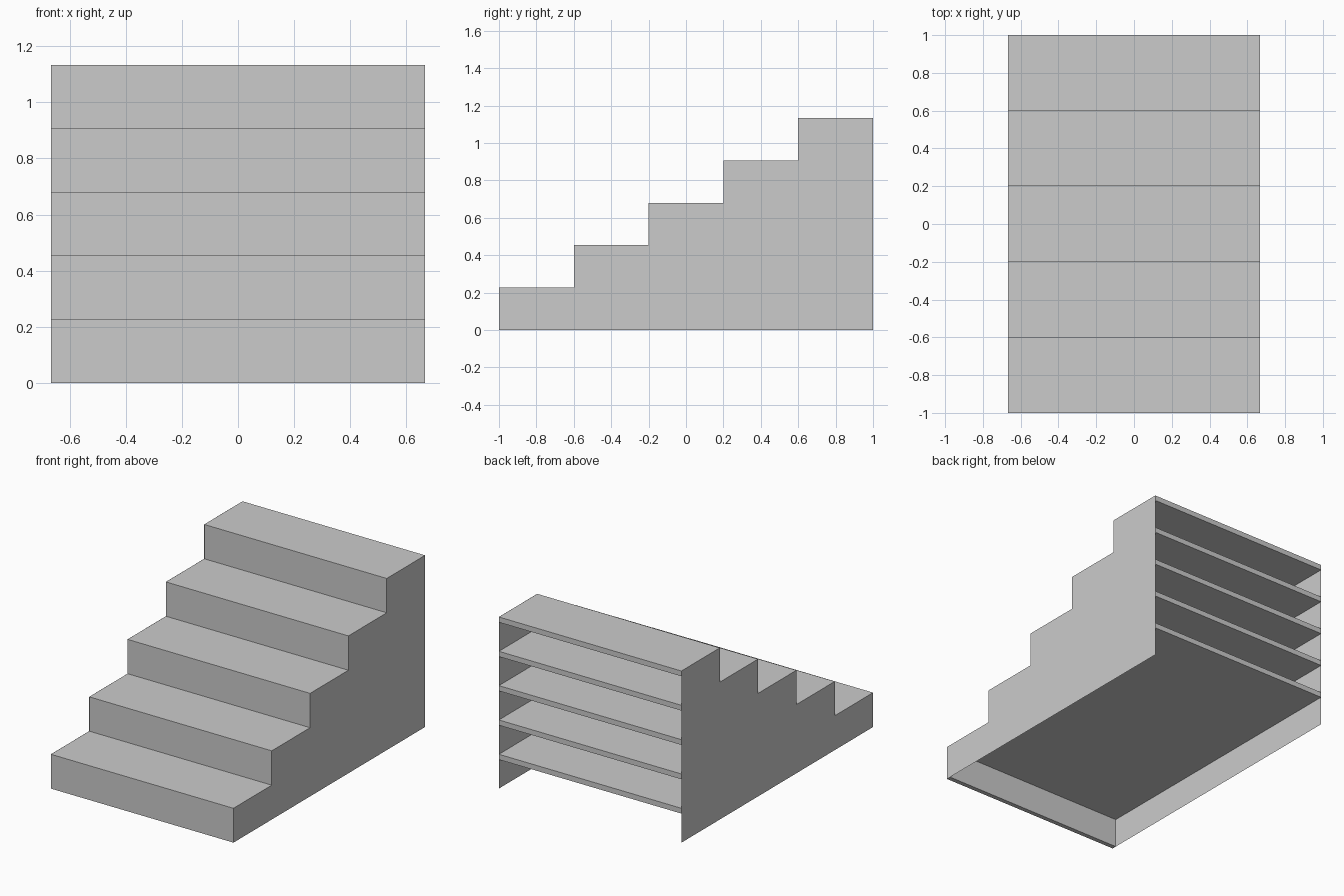
import bpy, bmesh

if "Cube" in bpy.data.objects:
    bpy.data.objects.remove(bpy.data.objects["Cube"])

STEPS = 5
HALF_W = 0.6667      # half of stair width
RISE = 0.2267        # height of one step
RUN = 0.4            # depth of one step
TREAD_T = 0.035      # tread slab thickness
RISER_T = 0.03       # riser board thickness


def make_object(name, bm):
    mesh = bpy.data.meshes.new(name)
    bm.to_mesh(mesh)
    bm.free()
    obj = bpy.data.objects.new(name, mesh)
    bpy.context.collection.objects.link(obj)
    return obj


def box(name, y0, y1, z0, z1):
    bm = bmesh.new()
    bmesh.ops.create_cube(bm, size=1)
    bmesh.ops.scale(bm, vec=(2 * HALF_W, y1 - y0, z1 - z0), verts=bm.verts)
    bmesh.ops.translate(bm, vec=(0, (y0 + y1) / 2, (z0 + z1) / 2), verts=bm.verts)
    return make_object(name, bm)


# Treads run all the way to the open back; risers close the front
for i in range(STEPS):
    y = -1 + i * RUN
    top = (i + 1) * RISE
    box(f"tread_{i + 1}", y, 1, top - TREAD_T, top)
    box(f"riser_{i + 1}", y, y + RISER_T, i * RISE, top - TREAD_T)

# Thin stepped side panels
profile = [(1, 0), (-1, 0)]
for i in range(STEPS):
    profile += [(-1 + i * RUN, (i + 1) * RISE), (-1 + (i + 1) * RUN, (i + 1) * RISE)]
    if i < STEPS - 1:
        continue
for name, side in (("left_side_panel", -1), ("right_side_panel", 1)):
    bm = bmesh.new()
    points = profile if side < 0 else profile[::-1]
    face = bm.faces.new([bm.verts.new((side * (HALF_W + 0.0005), y, z)) for y, z in points])
    face.normal_update()
    if face.normal.x * side < 0:
        face.normal_flip()
    make_object(name, bm)
